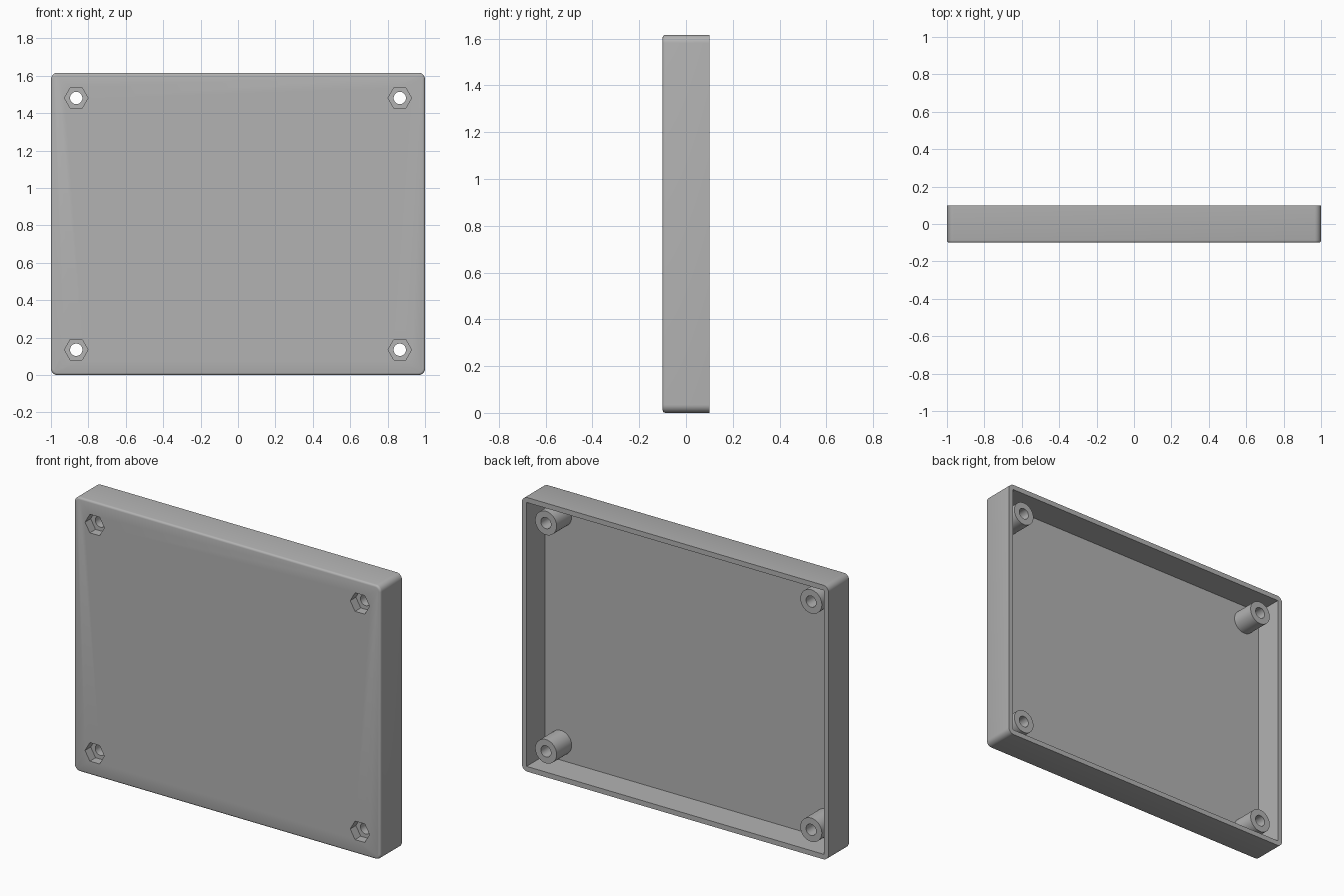
import bpy, bmesh, math
from mathutils import Matrix, Vector

WIDTH, DEPTH, HEIGHT = 2.0, 0.2, 1.616
WALL, FLOOR = 0.03, 0.03
FRONT, BACK = -DEPTH / 2, DEPTH / 2
INSET = 0.135            # screw centres, measured from the outer edges

cube = bpy.data.objects.get("Cube")
if cube:
    bpy.data.objects.remove(cube, do_unlink=True)

grey = bpy.data.materials.new("grey_plastic")
grey.use_nodes = True
colour = (0.45, 0.45, 0.45, 1)
grey.diffuse_color = colour
grey.node_tree.nodes["Principled BSDF"].inputs["Base Color"].default_value = colour


def finish(name, bm):
    mesh = bpy.data.meshes.new(name)
    bmesh.ops.recalc_face_normals(bm, faces=bm.faces[:])
    bm.to_mesh(mesh)
    bm.free()
    mesh.materials.append(grey)
    obj = bpy.data.objects.new(name, mesh)
    bpy.context.collection.objects.link(obj)
    return obj


def box(size, centre):
    bm = bmesh.new()
    bmesh.ops.create_cube(bm, size=1, matrix=Matrix.Translation(centre) @ Matrix.Diagonal((*size, 1)))
    return bm


def prism(name, sides, radius, x, z, y0, y1):
    """Cylinder or prism running along y, with a vertex pointing to x."""
    bm = bmesh.new()
    place = Matrix.Translation((x, (y0 + y1) / 2, z)) @ Matrix.Rotation(math.pi / 2, 4, 'X')
    turn = Matrix.Rotation(math.pi / 2, 4, 'Z')
    bmesh.ops.create_cone(bm, cap_ends=True, segments=sides, radius1=radius,
                          radius2=radius, depth=y1 - y0, matrix=place @ turn)
    return finish(name, bm)


def combine(target, tool, operation):
    mod = target.modifiers.new(operation.title(), 'BOOLEAN')
    mod.operation, mod.solver, mod.object = operation, 'EXACT', tool
    bpy.context.view_layer.objects.active = target
    bpy.ops.object.modifier_apply(modifier=mod.name)
    bpy.data.objects.remove(tool, do_unlink=True)


# Outer block: rounded corners, then a softened front edge
bm = box((WIDTH, DEPTH, HEIGHT), (0, 0, HEIGHT / 2))
corners = [e for e in bm.edges if abs(e.verts[0].co.y - e.verts[1].co.y) > 0.1]
bmesh.ops.bevel(bm, geom=corners, offset=0.035, segments=8, profile=0.5, affect='EDGES')
front_rim = [e for e in bm.edges if all(v.co.y < FRONT + 0.001 for v in e.verts)]
bmesh.ops.bevel(bm, geom=front_rim, offset=0.012, segments=3, profile=0.5, affect='EDGES')
tray = finish("case_tray", bm)

# Cavity, open at the back
top = BACK + 0.1
cavity = finish("cavity_cutter", box((WIDTH - 2 * WALL, top - FRONT - FLOOR, HEIGHT - 2 * WALL),
                                     (0, (top + FRONT + FLOOR) / 2, HEIGHT / 2)))
combine(tray, cavity, 'DIFFERENCE')

# Screw posts with a through hole and a hexagonal nut pocket
for x in (INSET - WIDTH / 2, WIDTH / 2 - INSET):
    for z in (INSET, HEIGHT - INSET):
        combine(tray, prism("post", 48, 0.07, x, z, FRONT + 0.015, BACK - 0.03), 'UNION')
        combine(tray, prism("nut_pocket", 6, 0.063, x, z, FRONT - 0.05, FRONT + 0.053), 'DIFFERENCE')
        combine(tray, prism("screw_hole", 32, 0.033, x, z, FRONT - 0.06, BACK + 0.05), 'DIFFERENCE')

bpy.ops.object.select_all(action='DESELECT')
tray.select_set(True)
bpy.context.view_layer.objects.active = tray
bpy.ops.object.shade_smooth_by_angle(angle=math.radians(32))
